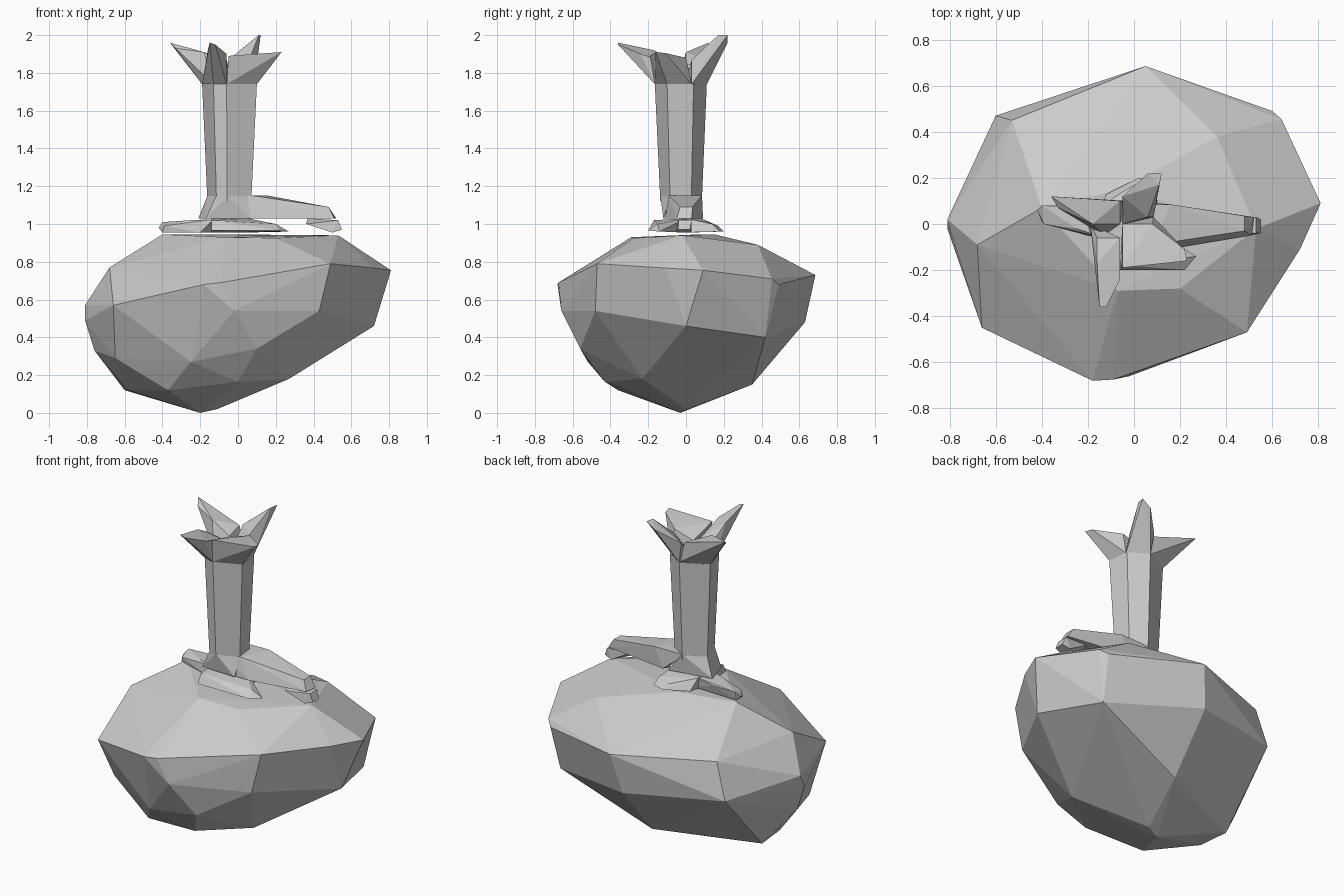
import bpy, bmesh


def hull(name, pts):
    """Flat-faced convex solid wrapped around a few guide points."""
    bm = bmesh.new()
    for p in pts:
        bm.verts.new(p)
    bmesh.ops.convex_hull(bm, input=bm.verts[:])
    loose = [v for v in bm.verts if not v.link_faces]
    bmesh.ops.delete(bm, geom=loose, context='VERTS')
    bmesh.ops.dissolve_limit(bm, angle_limit=0.03, verts=bm.verts[:], edges=bm.edges[:])
    bmesh.ops.recalc_face_normals(bm, faces=bm.faces[:])
    me = bpy.data.meshes.new(name)
    bm.to_mesh(me)
    bm.free()
    ob = bpy.data.objects.new(name, me)
    bpy.context.collection.objects.link(ob)
    return ob


def ring(outline, z, cx=-0.05, cy=-0.02, s=1.0):
    """Outline at height z, scaled about a centre."""
    return [(cx + (x - cx) * s, cy + (y - cy) * s, z) for x, y in outline]


# faceted boulder
hull("boulder", [
    (-.81, .02, .57), (-.81, -.02, .49), (-.68, -.09, .77), (-.76, -.02, .33),
    (-.66, -.45, .57), (-.65, -.30, .29), (-.60, .10, .12), (-.58, -.1, .12),
    (-.49, -.45, .64), (-.37, -.36, .12), (-.25, -.52, .27),
    (-.18, -.68, .68), (-.09, -.675, .69), (-.02, -.66, .54), (.10, -.56, .34),
    (0, -.43, .165), (.27, -.23, .18), (.43, -.48, .54), (.49, -.47, .79),
    (.72, -.11, .767), (.72, 0, .46), (.81, .09, .755), (.64, .455, .71),
    (.60, .49, .68), (.58, .42, .40), (.05, .685, .73), (0, .63, .48),
    (-.01, .35, .15), (-.53, .45, .75), (-.60, .47, .525),
    (-.2, -.03, 0), (-.11, 0, .02),
    (-.40, .07, .945), (.53, -.02, .94), (.2, -.28, .925), (.36, .38, .89),
    (-.07, -.29, .93), (-.05, .15, .945)][:50])

# upright stem, slightly wider toward the top, flared foot
stem = [(-.19, .03), (-.13, -.145), (-.06, -.165), (.10, -.10), (.085, .04), (-.03, .11)]
hull("stem", ring(stem, 1.74) + ring(stem, 1.12, s=.80))
hull("stem_foot", ring(stem, 1.15, s=.80) +
     [(-.21, .04, 1.03), (-.17, -.11, 1.03), (.06, -.12, 1.03), (.06, .09, 1.03)])

# four pointed lobes opening out from the stem top
lobes = {
    "left": [(-.19, .03, 1.74), (-.13, -.05, 1.74), (-.03, .10, 1.74), (-.36, .12, 1.96),
             (-.33, .07, 1.93), (-.18, .0, 1.91), (-.06, .10, 1.87), (-.06, 0, 1.84)],
    "front": [(-.19, .0, 1.74), (-.13, -.145, 1.74), (-.06, -.165, 1.74), (-.15, -.36, 1.96),
              (-.12, -.36, 1.95), (-.06, -.24, 1.90), (-.06, -.06, 1.84), (-.16, -.06, 1.86),
              (-.16, -.17, 1.92)],
    "right": [(-.06, -.165, 1.74), (.10, -.10, 1.74), (.085, .03, 1.74), (.23, -.16, 1.91),
              (.22, -.11, 1.905), (.08, 0, 1.88), (-.05, 0, 1.84), (-.05, -.19, 1.89)],
    "back": [(-.05, .0, 1.74), (-.03, .11, 1.74), (.085, .03, 1.74), (.12, .22, 2.0),
             (.11, .17, 2.0), (.06, .22, 1.96), (.06, .03, 1.87), (-.05, .12, 1.87)],
}
for side, pts in lobes.items():
    hull(side + "_lobe", pts)

# tapering root reaching right, with its end claw
hull("right_root", [
    (-.05, -.10, 1.15), (.08, -.09, 1.15), (.16, .085, 1.15), (-.05, .08, 1.15),
    (-.05, -.11, 1.03), (.15, -.11, 1.03), (.1, .09, 1.03), (.49, -.05, 1.03),
    (.48, -.03, 1.09), (.48, .035, 1.09), (.52, .03, 1.03), (.51, -.05, 1.03)])
hull("right_claw", [
    (.36, -.05, 1.0), (.37, .02, 1.03), (.53, .03, 1.02), (.53, -.04, 1.02),
    (.55, -.04, .97), (.55, .02, .97), (.50, -.05, .955), (.50, .03, .955)])

# flat toe reaching left
hull("left_toe", [
    (-.42, .06, .98), (-.40, .08, 1.01), (-.39, 0, .99), (-.25, -.02, 1.02),
    (-.13, -.06, 1.025), (-.13, .07, 1.025), (-.25, .08, 1.01), (-.40, .01, .955),
    (-.40, .07, .955), (-.2, -.05, .955), (-.1, .06, .955)])

# thin pads under the stem, front and back
hull("front_pad", [
    (-.14, -.20, .965), (.22, -.20, .965), (.27, -.14, .96), (.05, .0, .955),
    (-.14, .0, .955), (-.14, -.17, 1.02), (.20, -.15, 1.0), (.05, 0, 1.03), (-.14, 0, 1.03)])
hull("back_pad", [
    (-.12, .13, .96), (.02, .20, .96), (.10, .18, .96), (.10, 0, .955), (-.14, 0, .955),
    (0, .17, .99), (.09, .14, 1.0), (.07, 0, 1.03), (-.14, .08, 1.03), (-.14, 0, 1.03)])
